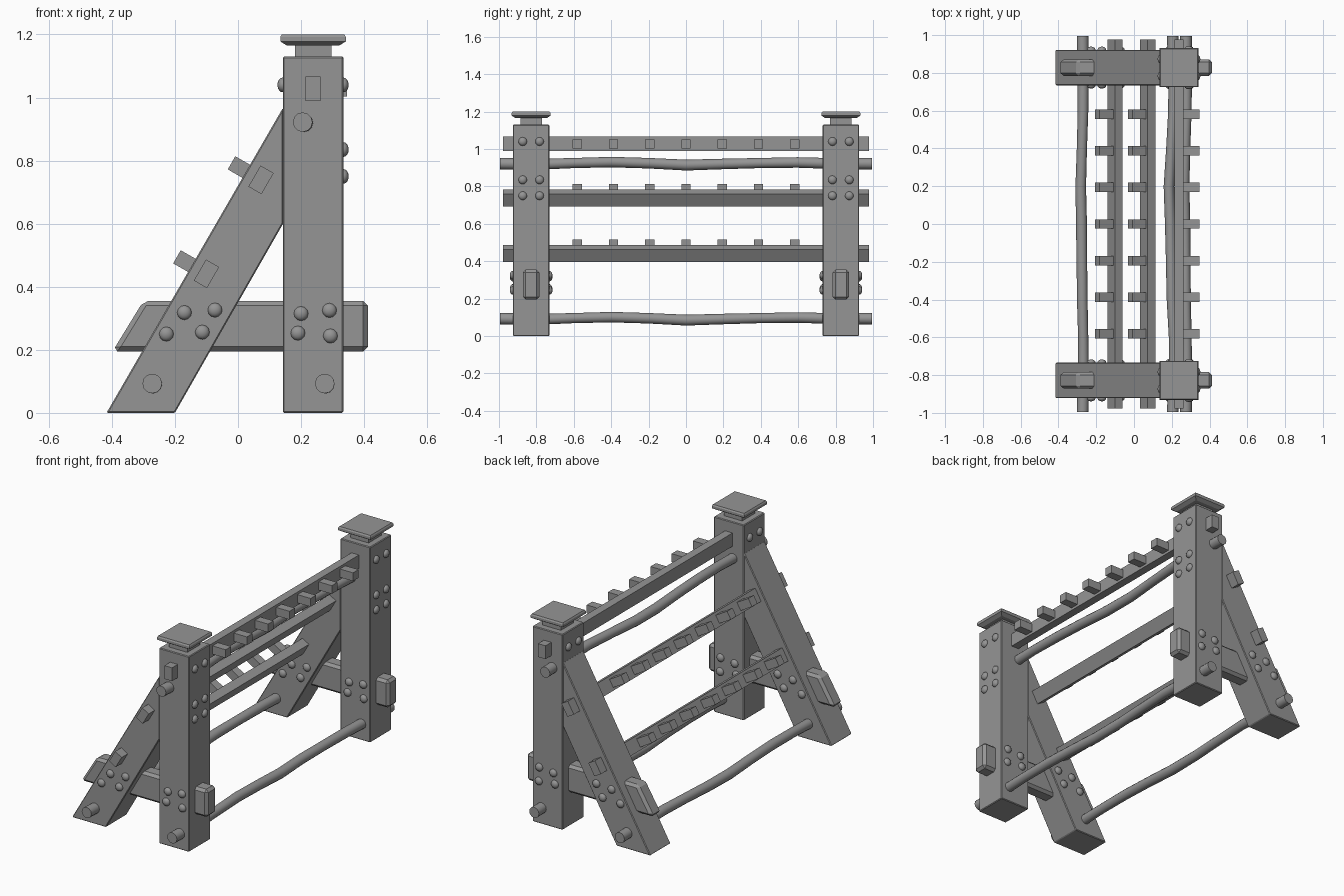
import bpy, bmesh, math
from mathutils import Matrix, Vector

cube = bpy.data.objects.get("Cube")
if cube:
    bpy.data.objects.remove(cube, do_unlink=True)

grey = bpy.data.materials.new("plain grey")
grey.use_nodes = True
colour = (0.3, 0.3, 0.3, 1)
grey.diffuse_color = colour
grey.node_tree.nodes["Principled BSDF"].inputs["Base Color"].default_value = colour


def finish(name, bm, bevel=0, smooth=False):
    bmesh.ops.recalc_face_normals(bm, faces=bm.faces)
    mesh = bpy.data.meshes.new(name)
    bm.to_mesh(mesh)
    bm.free()
    mesh.materials.append(grey)
    obj = bpy.data.objects.new(name, mesh)
    bpy.context.collection.objects.link(obj)
    if bevel:
        mod = obj.modifiers.new("Bevel", "BEVEL")
        mod.width = bevel
        mod.segments = 1
    if smooth:
        bpy.ops.object.select_all(action="DESELECT")
        obj.select_set(True)
        bpy.context.view_layer.objects.active = obj
        bpy.ops.object.shade_smooth_by_angle(angle=math.radians(40))
    return obj


def loft(bm, rings):
    """Skin a list of equal rings of points and close both ends."""
    loops = [[bm.verts.new(p) for p in ring] for ring in rings]
    n = len(loops[0])
    for a, b in zip(loops, loops[1:]):
        for i in range(n):
            j = (i + 1) % n
            bm.faces.new((a[i], a[j], b[j], b[i]))
    bm.faces.new(loops[0])
    bm.faces.new(loops[-1])


def prism(name, outline, y, depth, bevel=0.004):
    """Extrude an xz outline along y."""
    bm = bmesh.new()
    loft(bm, [[(x, y + d, z) for x, z in outline] for d in (-depth / 2, depth / 2)])
    return finish(name, bm, bevel)


def add_box(bm, centre, size, turn=0):
    place = Matrix.Translation(centre) @ Matrix.Rotation(turn, 4, "Y")
    bmesh.ops.create_cube(bm, size=1, matrix=place @ Matrix.Diagonal((*size, 1)))


def add_dome(bm, spot, normal):
    """Low rounded bolt head facing along normal."""
    place = Matrix.Translation(spot) @ Vector(normal).to_track_quat("Z", "Y").to_matrix().to_4x4()
    r = 0.023
    rings = []
    for a in (0, 0.35, 0.7, 1.05, 1.4):
        rings.append([place @ Vector((r * math.cos(a) * math.cos(t), r * math.cos(a) * math.sin(t),
                                      0.016 * math.sin(a) + 0.001))
                      for t in (k * math.tau / 12 for k in range(12))])
    rings.insert(0, [p - Vector(normal) * 0.008 for p in rings[0]])
    loft(bm, rings)


POST_X, POST_HALF, FRAME_Y = 0.238, 0.096, 0.828

# End frames: post, cap, leaning brace, cross beam and bolts
for side, end in ((-1, "front"), (1, "back")):
    y = side * FRAME_Y
    lo, hi = POST_X - POST_HALF, POST_X + POST_HALF
    prism(end + "_post", [(lo, 0), (hi, 0), (hi, 1.13), (lo, 1.13)], y, 0.194)
    prism(end + "_brace", [(-0.417, 0), (-0.2, 0), (0.143, 0.6), (0.143, 0.968)], y, 0.188)
    prism(end + "_cross_beam", [(-0.398, 0.195), (-0.3, 0.355), (0.412, 0.355), (0.412, 0.195)],
          y, 0.088, 0.015)

    bm = bmesh.new()
    add_box(bm, (POST_X, y, 1.145), (0.116, 0.116, 0.06))
    finish(end + "_cap_neck", bm)

    bm = bmesh.new()
    corners = ((-1, -1), (1, -1), (1, 1), (-1, 1))
    loft(bm, [[(POST_X + a * h, y + b * h, z) for a, b in corners]
              for z, h in ((1.165, 0.083), (1.178, 0.104), (1.192, 0.104), (1.2, 0.099))])
    finish(end + "_post_cap", bm)

    bm = bmesh.new()
    for x, z in ((0.2, 0.315), (0.29, 0.325), (0.19, 0.253), (0.293, 0.244),
                 (-0.17, 0.318), (-0.073, 0.326), (-0.227, 0.25), (-0.113, 0.256)):
        for face in (-1, 1):
            half = 0.097 if x > 0 else 0.094
            add_dome(bm, (x, y + face * half, z), (0, face, 0))
    for dy in (-0.045, 0.045):
        for z in (1.04, 0.835, 0.75):
            add_dome(bm, (hi, y + dy, z), (1, 0, 0))
        add_dome(bm, (lo, y + dy, 1.04), (-1, 0, 0))
    finish(end + "_bolts", bm, smooth=True)

# Rails with seven pegs each; turn swings the pegs away from +x
lean = math.radians(-150)
for name, x, z, turn in (("top", 0.238, 1.028, 0), ("middle", 0.073, 0.739, lean),
                         ("lower", -0.1, 0.441, lean)):
    bm = bmesh.new()
    add_box(bm, (x, 0, z), (0.048, 1.955, 0.077), turn)
    finish(name + "_rail", bm)
    out = Vector((math.cos(turn), 0, -math.sin(turn)))
    bm = bmesh.new()
    for i in range(-3, 4):
        centre = Vector((x, i * 0.194, z)) + out * 0.064
        add_box(bm, centre, (0.088, 0.05, 0.048), turn)
    finish(name + "_rail_pegs", bm)

# Wavy round poles: offsets (dx, dz, radius) at even steps along y
WAVE = ((0, 0, .031), (.004, -.004, .029), (.003, .003, .027), (-.002, .008, .028),
        (-.004, .002, .028), (-.006, -.008, .029), (-.01, -.002, .028), (-.004, .003, .027),
        (.002, .006, .028), (.003, 0, .029), (0, 0, .031))
for name, x, z, sway in (("upper_pole", 0.205, 0.922, 2), ("lower_post_pole", 0.275, 0.093, 1),
                         ("lower_brace_pole", -0.272, 0.093, 1)):
    rings = []
    for k, (dx, dz, r) in enumerate(WAVE):
        rings.append([(x + sway * dx + r * math.cos(t), -0.995 + 0.199 * k, z + dz + r * math.sin(t))
                      for t in (s * math.tau / 12 for s in range(12))])
    bm = bmesh.new()
    loft(bm, rings)
    finish(name, bm, smooth=True)
